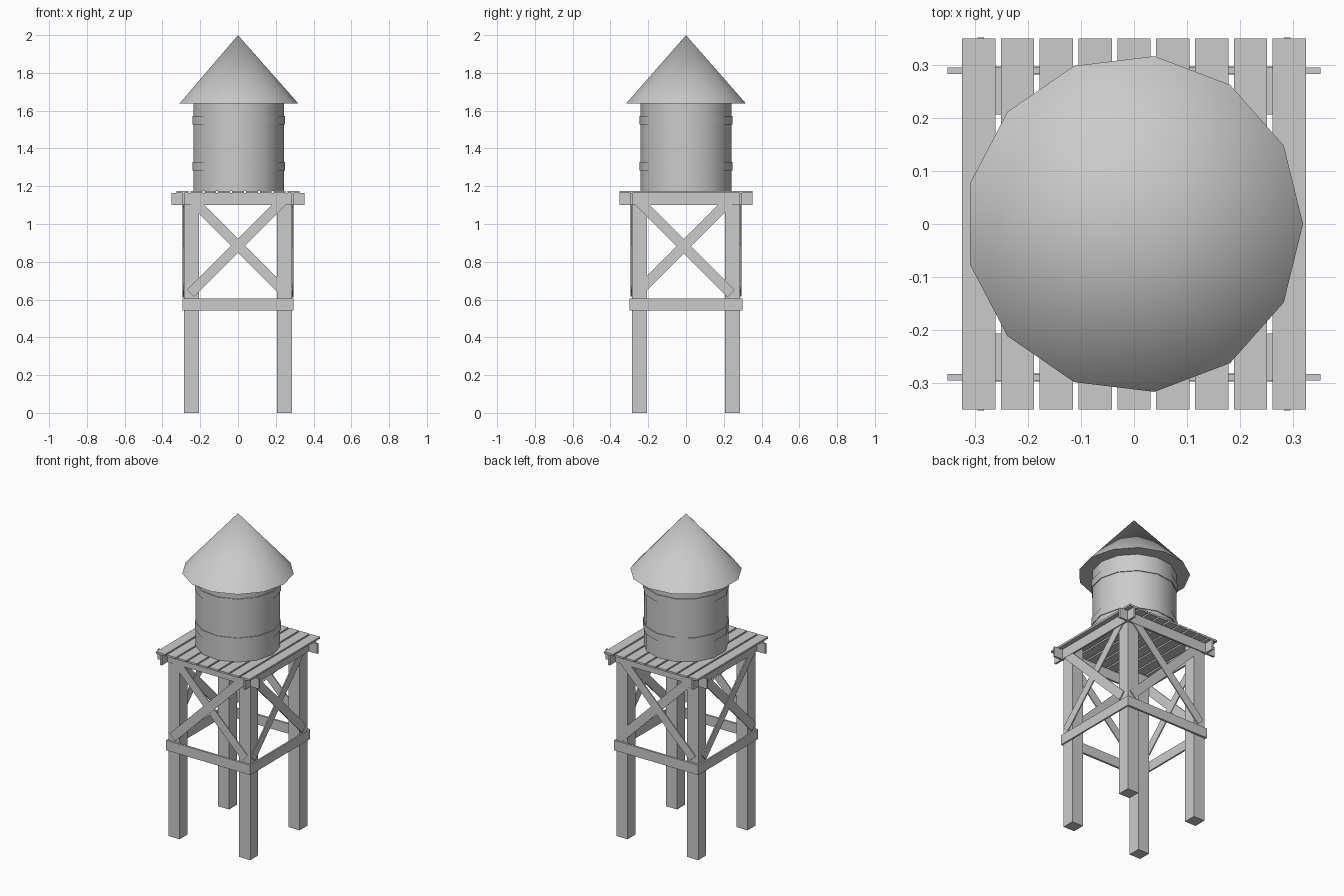
import bpy
import math

if "Cube" in bpy.data.objects:
    bpy.data.objects.remove(bpy.data.objects["Cube"])


def box(name, lo, hi, angle=0.0, axis=1):
    """Box between two corners, optionally turned about its own centre."""
    mid = [(a + b) / 2 for a, b in zip(lo, hi)]
    bpy.ops.mesh.primitive_cube_add(size=1, location=mid)
    ob = bpy.context.object
    ob.name = name
    ob.scale = [b - a for a, b in zip(lo, hi)]
    ob.rotation_euler[axis] = angle
    return ob


def turned(name, r1, r2, z0, z1, sides=13):
    """Smooth-sided cylinder or cone with one corner pointing along +x."""
    bpy.ops.mesh.primitive_cone_add(vertices=sides, radius1=r1, radius2=r2,
                                    depth=z1 - z0, location=(0, 0, (z0 + z1) / 2),
                                    rotation=(0, 0, -math.pi / 2))
    ob = bpy.context.object
    ob.name = name
    bpy.ops.object.shade_smooth_by_angle(angle=math.radians(40))
    return ob


def span(a, b, s):
    """Range a..b mirrored to side s."""
    return (a, b) if s > 0 else (-b, -a)


# Four square legs
for sx in (-1, 1):
    for sy in (-1, 1):
        x, y = span(0.207, 0.285, sx), span(0.207, 0.285, sy)
        box("leg", (x[0], y[0], 0), (x[1], y[1], 1.162))

for s in (-1, 1):
    # Platform beams, crossing at the corners
    a, b = span(0.284, 0.296, s)
    box("front_back_beam", (-0.353, a, 1.10), (0.353, b, 1.163))
    box("side_beam", (a, -0.353, 1.10), (b, 0.353, 1.163))

    # Lower girts
    a, b = span(0.285, 0.298, s)
    box("front_back_girt", (-0.293, a, 0.543), (0.293, b, 0.605))
    a, b = span(0.284, 0.294, s)
    box("side_girt", (a, -0.298, 0.543), (b, 0.298, 0.605))

    # Diagonal cross braces, one board lapping over the other
    for t, d in ((1, 0.283), (-1, 0.287)):
        a, b = span(d, d + 0.007, s)
        box("front_back_brace", (-0.355, a, 0.858), (0.355, b, 0.912),
            t * math.pi / 4, 1)
        box("side_brace", (a, -0.367, 0.855), (b, 0.343, 0.909),
            t * math.pi / 4, 0)

# Nine deck planks with gaps
for i in range(9):
    x = (i - 4) * 0.0735
    box("deck_plank", (x - 0.0315, -0.351, 1.163), (x + 0.0315, 0.351, 1.175))

# Tank, hoops and conical roof
turned("tank", 0.243, 0.243, 1.175, 1.645)
for z in (1.305, 1.55):
    turned("tank_hoop", 0.248, 0.248, z - 0.023, z + 0.023)
turned("roof", 0.32, 0.0, 1.637, 2.0)
